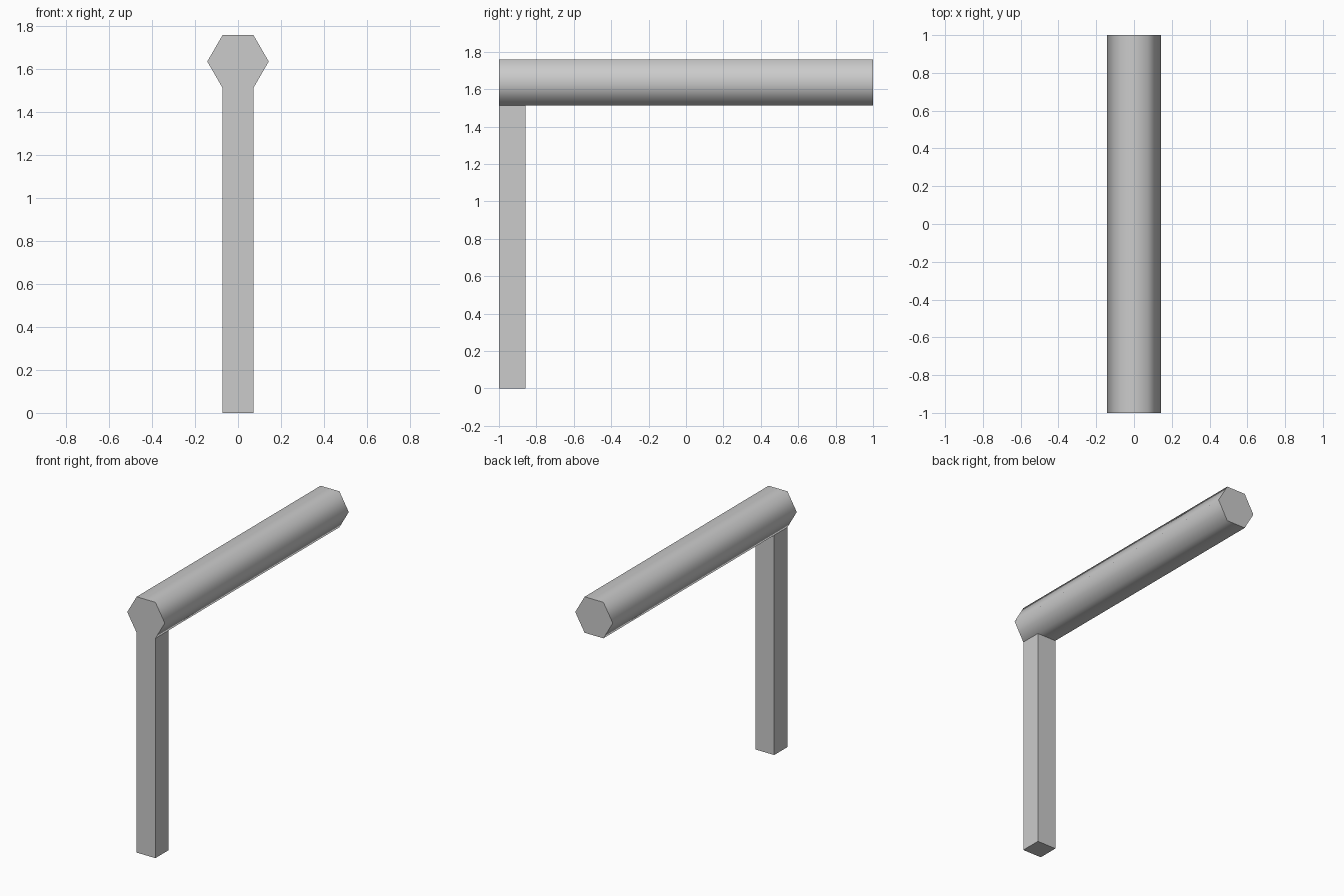
import bpy
import math

if "Cube" in bpy.data.objects:
    bpy.data.objects.remove(bpy.data.objects["Cube"])

R = 0.143                                # hexagon corner radius
APOTHEM = R * math.cos(math.pi / 6)
TOP = 1.76
BAR_BOTTOM = TOP - 2 * APOTHEM

# Horizontal six-sided bar, corners pointing sideways, smooth along its length
bpy.ops.mesh.primitive_cylinder_add(
    vertices=6, radius=R, depth=2, location=(0, 0, TOP - APOTHEM))
bar = bpy.context.object
bar.name = "horizontal_bar"
bar.rotation_euler = (math.pi / 2, math.pi / 6, 0)
bpy.ops.object.transform_apply(location=False, rotation=True, scale=False)
# Put corners on the x axis regardless of primitive's starting angle
xs = max(v.co.x for v in bar.data.vertices)
if xs < R - 0.001:
    bar.rotation_euler = (0, math.pi / 6, 0)
    bpy.ops.object.transform_apply(location=False, rotation=True, scale=False)
bpy.ops.object.shade_smooth_by_angle(angle=math.radians(65))

# Square post under the front end of the bar
bpy.ops.mesh.primitive_cube_add(
    size=1, location=(0, -1 + R / 2, BAR_BOTTOM / 2))
post = bpy.context.object
post.name = "support_post"
post.scale = (R, R, BAR_BOTTOM)
bpy.ops.object.transform_apply(location=False, rotation=False, scale=True)
